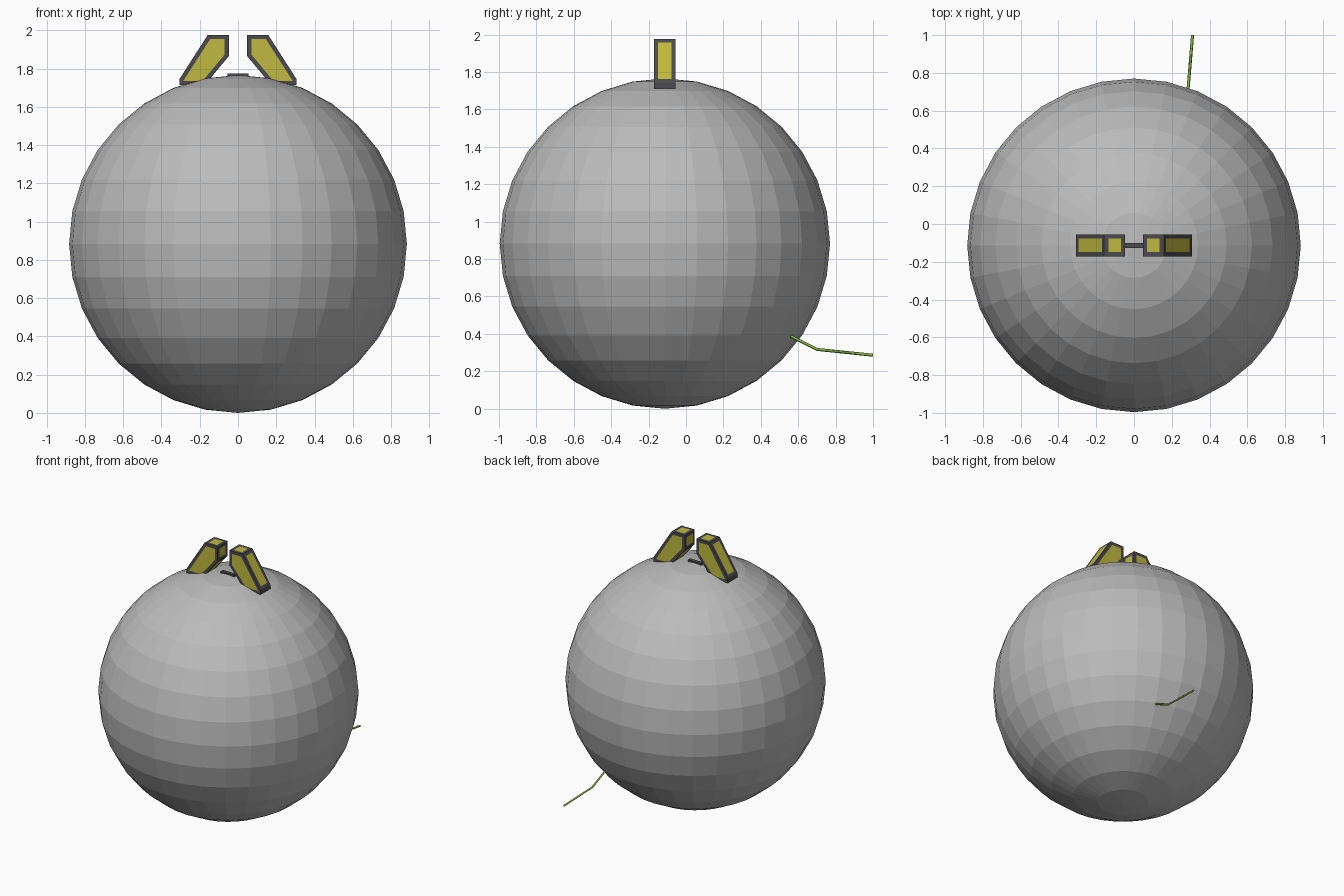
import bpy, bmesh
from mathutils import Vector

if "Cube" in bpy.data.objects:
    bpy.data.objects.remove(bpy.data.objects["Cube"])

CY = -0.113          # shared depth centre of ball and clamps
R = 0.883            # ball radius


def material(name, rgb):
    m = bpy.data.materials.new(name)
    m.diffuse_color = (*rgb, 1.0)
    m.use_nodes = True
    m.node_tree.nodes["Principled BSDF"].inputs["Base Color"].default_value = m.diffuse_color
    return m


grey = material("mid_grey", (0.50, 0.50, 0.50))
dark = material("charcoal", (0.07, 0.07, 0.08))
yellow = material("mustard_yellow", (0.53, 0.49, 0.05))
green = material("leaf_green", (0.22, 0.45, 0.05))


def finish(name, bm, *mats):
    mesh = bpy.data.meshes.new(name)
    bmesh.ops.recalc_face_normals(bm, faces=bm.faces[:])
    bm.to_mesh(mesh)
    bm.free()
    for m in mats:
        mesh.materials.append(m)
    obj = bpy.data.objects.new(name, mesh)
    bpy.context.collection.objects.link(obj)
    return obj


# Faceted ball
bm = bmesh.new()
bmesh.ops.create_uvsphere(bm, u_segments=32, v_segments=16, radius=R)
bmesh.ops.translate(bm, verts=bm.verts, vec=(0, CY, R))
finish("ball", bm, grey)

# Two slanted clamps on top: dark frame, yellow inset panels
PROFILE = [(0.048, 1.976), (0.158, 1.976), (0.306, 1.745),
           (0.306, 1.713), (0.175, 1.713), (0.048, 1.865)]
HALF = 0.058


def clamp(name, side):
    bm = bmesh.new()
    face = bm.faces.new([bm.verts.new((side * x, CY - HALF, z)) for x, z in PROFILE])
    ext = bmesh.ops.extrude_face_region(bm, geom=[face], use_keep_orig=True)
    moved = [g for g in ext["geom"] if isinstance(g, bmesh.types.BMVert)]
    bmesh.ops.translate(bm, verts=moved, vec=(0, 2 * HALF, 0))
    bmesh.ops.recalc_face_normals(bm, faces=bm.faces[:])
    panels = [f for f in bm.faces if f.calc_area() > 0.008]
    for f in panels:
        f.material_index = 1
    rim = bmesh.ops.inset_individual(bm, faces=panels, thickness=0.022,
                                     use_even_offset=True)
    for f in rim["faces"]:
        f.material_index = 0
    finish(name, bm, dark, yellow)


clamp("clamp_right", 1)
clamp("clamp_left", -1)

# Small bar joining the clamps across the top of the ball
bm = bmesh.new()
bmesh.ops.create_cube(bm, size=1)
for v in bm.verts:
    v.co = Vector((v.co.x * 0.11, CY + v.co.y * 0.026, 1.762 + v.co.z * 0.026))
finish("joining_bar", bm, dark)

# Thin bent stem at the lower back
curve = bpy.data.curves.new("stem_path", "CURVE")
curve.dimensions = "3D"
curve.bevel_depth = 0.008
curve.bevel_resolution = 0
curve.use_fill_caps = True
spline = curve.splines.new("POLY")
path = [(0.275, 0.55, 0.393), (0.285, 0.70, 0.317), (0.31, 1.0, 0.286)]
spline.points.add(len(path) - 1)
for p, co in zip(spline.points, path):
    p.co = (*co, 1)
curve.materials.append(green)
stem = bpy.data.objects.new("stem", curve)
bpy.context.collection.objects.link(stem)
